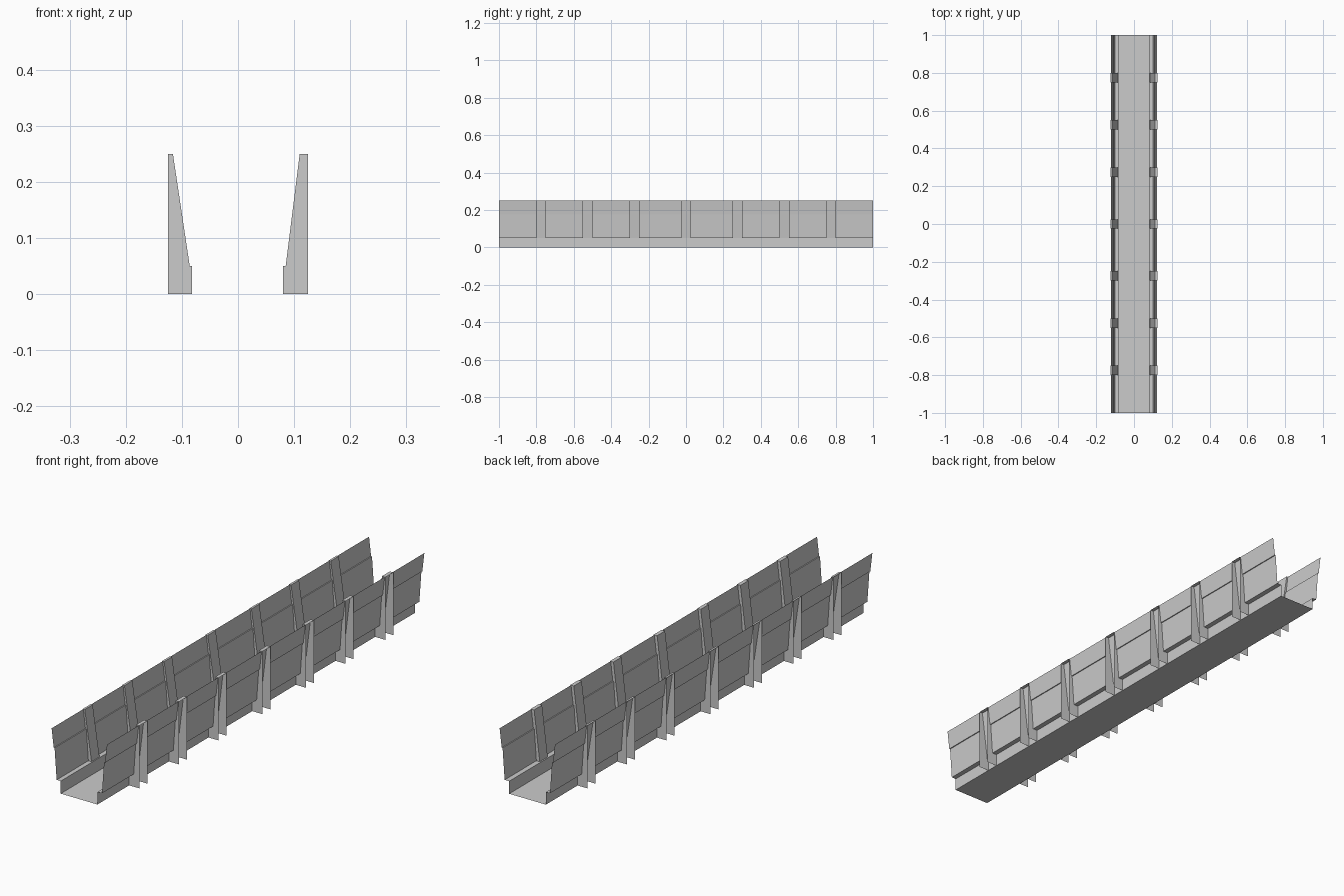
import bpy

if "Cube" in bpy.data.objects:
    bpy.data.objects.remove(bpy.data.objects["Cube"])

RIB_W = 0.05
RIBS = [-0.775, -0.525, -0.275, 0.0, 0.275, 0.525, 0.775]


def make_object(name, polys):
    verts, faces = [], []
    for poly in polys:
        faces.append(range(len(verts), len(verts) + len(poly)))
        verts += poly
    mesh = bpy.data.meshes.new(name)
    mesh.from_pydata(verts, [], [list(f) for f in faces])
    obj = bpy.data.objects.new(name, mesh)
    bpy.context.collection.objects.link(obj)
    return obj


def sheet(profile, y0, y1):
    """Extrude an open (x, z) profile along y."""
    return [[(a[0], y0, a[1]), (b[0], y0, b[1]), (b[0], y1, b[1]), (a[0], y1, a[1])]
            for a, b in zip(profile, profile[1:])]


def plate(profile, y):
    return [(x, y, z) for x, z in profile]


# Continuous lower gutter: floor and two low walls
make_object("gutter_floor",
            sheet([(-0.082, 0.05), (-0.082, 0), (0.08, 0), (0.08, 0.05)], -1, 1))

# Inner x positions of each side: low wall, rib foot, rib top
SIDES = {"left": (-1, 0.082, 0.086, 0.116), "right": (1, 0.08, 0.085, 0.11)}

for side, (s, wall, foot, top) in SIDES.items():
    # Stepped panels between the ribs
    panel = [(s * wall, 0.05), (s * 0.1, 0.05), (s * 0.109, 0.175),
             (s * 0.113, 0.175), (s * 0.122, 0.25)]
    starts = [-1] + [y + RIB_W / 2 for y in RIBS]
    ends = [y - RIB_W / 2 for y in RIBS] + [1]
    panels = []
    for y0, y1 in zip(starts, ends):
        panels += sheet(panel, y0, y1)
    make_object(side + "_wall_panels", panels)

    # Ribs: sloped inner face with top cap, flanked by two thin fins
    rib = [(s * wall, 0.05), (s * foot, 0.05), (s * top, 0.25), (s * 0.125, 0.25)]
    fin = [(s * wall, 0)] + rib + [(s * 0.125, 0)]
    faces, fins = [], []
    for y in RIBS:
        y0, y1 = y - RIB_W / 2, y + RIB_W / 2
        faces += sheet(rib, y0, y1)
        fins += [plate(fin, y0), plate(fin, y1)]
    make_object(side + "_rib_faces", faces)
    make_object(side + "_rib_fins", fins)
